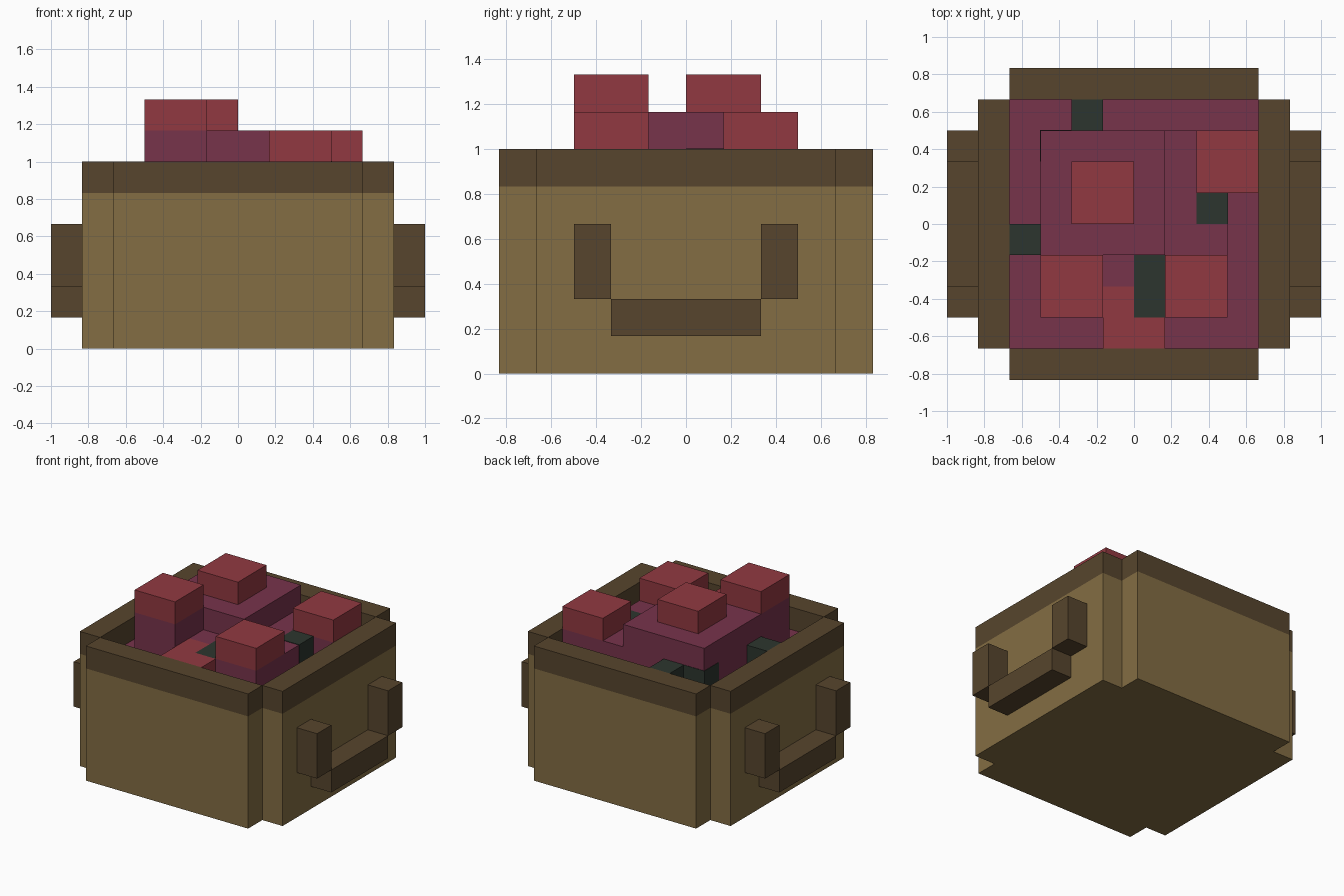
import bpy
import bmesh

if "Cube" in bpy.data.objects:
    bpy.data.objects.remove(bpy.data.objects["Cube"])

U = 1 / 6  # block size


def material(name, rgb):
    m = bpy.data.materials.new(name)
    m.diffuse_color = [(c / 255 / 12.92 if c < 11 else ((c / 255 + 0.055) / 1.055) ** 2.4)
                       for c in rgb] + [1]
    m.use_nodes = True
    m.node_tree.nodes["Principled BSDF"].inputs["Base Color"].default_value = m.diffuse_color
    return m


TAN = material("tan_wood", (131, 109, 67))
BROWN = material("dark_brown_wood", (87, 69, 45))
RED = material("red", (145, 57, 65))
PURPLE = material("purple", (119, 51, 75))
GREEN = material("dark_green", (44, 53, 46))


def box(name, x, y, z, mat, upper=None, cut=None):
    """Box from ranges in block units; faces above z = cut take the upper material."""
    bm = bmesh.new()
    bmesh.ops.create_cube(bm, size=1)
    for v in bm.verts:
        v.co = [(r[0] + (c + 0.5) * (r[1] - r[0])) * U for r, c in zip((x, y, z), v.co)]
    if upper:
        bmesh.ops.bisect_plane(bm, geom=bm.verts[:] + bm.edges[:] + bm.faces[:],
                               plane_co=(0, 0, cut * U), plane_no=(0, 0, 1))
        for f in bm.faces:
            f.material_index = int(f.calc_center_median().z > cut * U)
    me = bpy.data.meshes.new(name)
    bm.to_mesh(me)
    bm.free()
    me.materials.append(mat)
    if upper:
        me.materials.append(upper)
    ob = bpy.data.objects.new(name, me)
    bpy.context.collection.objects.link(ob)
    return ob


# Crate: floor, four walls with a dark rim, and two handles
box("floor", (-4, 4), (-4, 4), (0, 1), TAN)
for s, fb, lr in ((-1, "front", "left"), (1, "back", "right")):
    side = sorted((4 * s, 5 * s))
    grip = sorted((5 * s, 6 * s))
    box(fb + "_wall", (-4, 4), side, (0, 6), TAN, BROWN, 5)
    box(lr + "_wall", side, (-4, 4), (0, 6), TAN, BROWN, 5)
    box(lr + "_handle_bar", grip, (-2, 2), (1, 2), BROWN)
    for e in (-1, 1):
        box(lr + "_handle_post", grip, sorted((2 * e, 3 * e)), (2, 4), BROWN)

# Contents: purple bed and raised heaps
box("bed", (-4, 4), (-4, 4), (4, 5), PURPLE)
box("large_heap", (-3, 1), (-1, 3), (5, 7), PURPLE)
box("side_heap", (1, 3), (-3, 3), (5, 6), PURPLE)
box("corner_heap", (3, 4), (1, 3), (5, 6), PURPLE)
box("small_heap", (-1, 0), (-2, -1), (5, 6), PURPLE)

# Red pieces
box("tall_fruit", (-3, -1), (-3, -1), (5, 8), PURPLE, RED, 7)
box("top_fruit", (-2, 0), (0, 2), (7, 8), RED)
box("front_right_fruit", (1, 3), (-3, -1), (6, 7), RED)
box("back_right_fruit", (2, 4), (1, 3), (6, 7), RED)
box("low_fruit_front", (-1, 1), (-4, -3), (5, 6), RED)
box("low_fruit_back", (-1, 0), (-3, -2), (5, 6), RED)

# Green leaves, just proud of the blocks they sit in
E = 0.02
box("front_leaf", (0, 1), (-3, -1), (5, 6), GREEN)
box("right_leaf", (2, 3 + E), (0, 1), (5, 6 + E), GREEN)
box("left_leaf", (-4, -3), (-1, 0), (5, 6), GREEN)
box("back_leaf", (-2, -1), (3, 4), (5, 6), GREEN)
box("corner_leaf", (-3 - E, -2), (2, 3 + E), (5, 6), GREEN)
